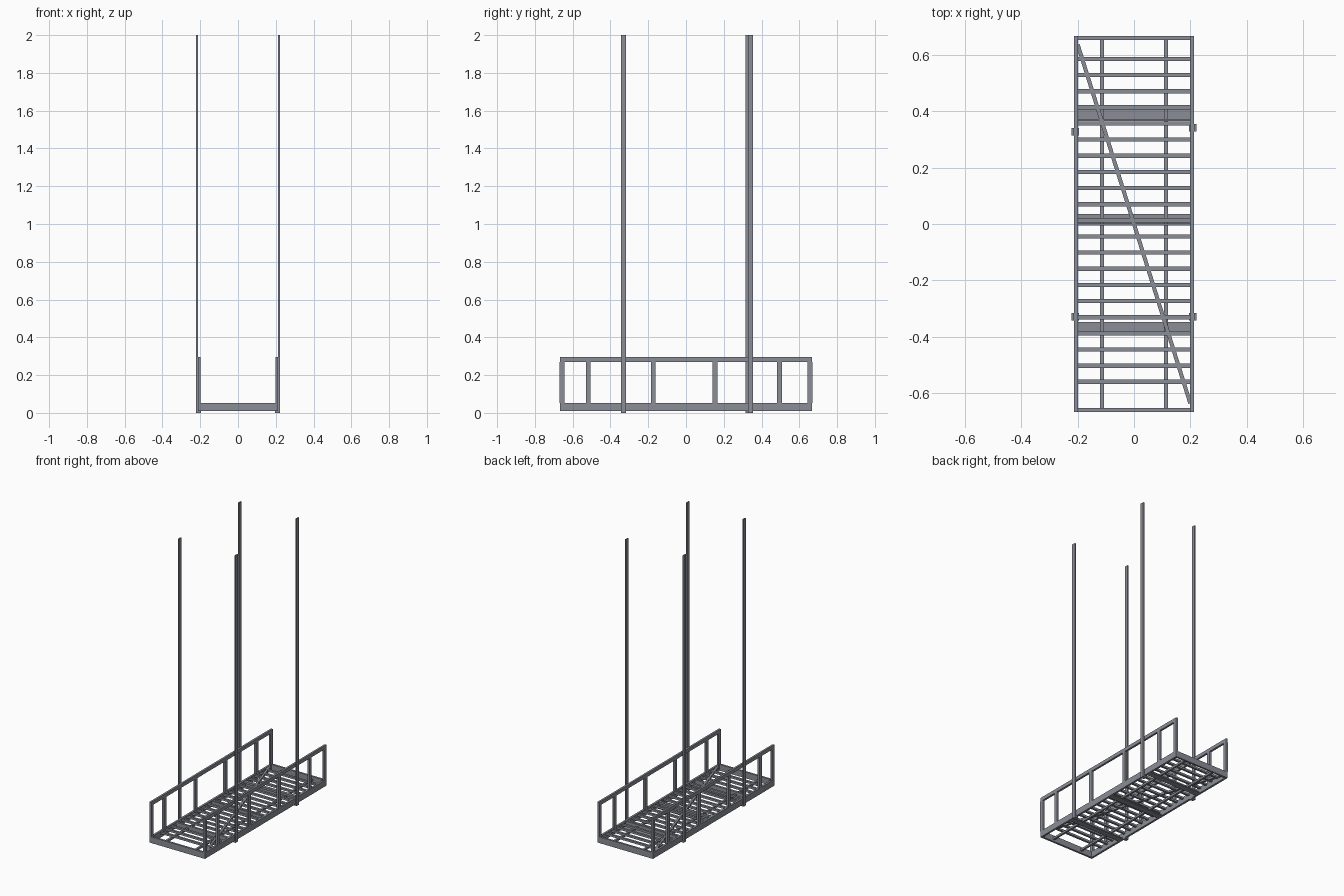
import bpy, bmesh, math
from mathutils import Matrix, Vector

cube = bpy.data.objects.get("Cube")
if cube:
    bpy.data.objects.remove(cube, do_unlink=True)

steel = bpy.data.materials.new("grey steel")
steel.use_nodes = True
colour = (0.26, 0.27, 0.31, 1)
steel.diffuse_color = colour
steel.node_tree.nodes["Principled BSDF"].inputs["Base Color"].default_value = colour


def build(name, boxes):
    """One object made of boxes, each given as x, y and z ranges and an optional turn."""
    bm = bmesh.new()
    for xr, yr, zr, *turn in boxes:
        ranges = (xr, yr, zr)
        centre = Vector([(a + b) / 2 for a, b in ranges])
        size = [abs(b - a) for a, b in ranges]
        spin = Matrix.Rotation(turn[0] if turn else 0, 4, "Z")
        bmesh.ops.create_cube(bm, size=1, matrix=Matrix.Translation(centre) @ spin
                              @ Matrix.Diagonal((*size, 1)))
    mesh = bpy.data.meshes.new(name)
    bm.to_mesh(mesh)
    bm.free()
    mesh.materials.append(steel)
    obj = bpy.data.objects.new(name, mesh)
    bpy.context.collection.objects.link(obj)


def around(c, width):
    return (c - width / 2, c + width / 2)


W, L, T = 0.213, 0.668, 0.014       # half width, half length, bar thickness
LOW, DECK, RAIL = 0.01, 0.053, 0.295
sides = {"right": -1, "left": 1}

# Base frame
build("base_frame",
      [((s * (W - T), s * W), (-L, L), (LOW, DECK)) for s in (-1, 1)]
      + [((T - W, W - T), (s * (L - T), s * L), (LOW, DECK)) for s in (-1, 1)])

# Deck slats and the bars beneath them
build("deck_slats", [((T - W, W - T), around(0.587 - i * 0.0574, 0.015), (0.037, 0.051))
                     for i in range(21)])
build("long_bearers", [(around(s * 0.113, T), (T - L, L - T), (0.023, 0.037))
                       for s in (-1, 1)])

# Angle-section cross members
cross = []
for y in (0.388, 0.015, -0.37):
    cross.append(((T - W, W - T), around(y, 0.042), (LOW, 0.017)))
    cross.append(((T - W, W - T), (y - 0.021, y - 0.014), (LOW, 0.05)))
build("cross_members", cross)

# Diagonal brace
run, rise = 0.4, -1.275
build("diagonal_brace", [(around(0, math.hypot(run, rise)), around(0, 0.014),
                          (0.036, 0.0505), math.atan2(rise, run))])

for side, s in sides.items():
    xr = (s * (W - T), s * W)
    # Guard rail with uprights
    uprights = (-0.656, -0.518, -0.174, 0.154, 0.495, 0.656)
    build(side + "_guard_rail",
          [(xr, (-L, L), (RAIL - 0.025, RAIL))]
          + [(xr, around(y, 0.025), (DECK, RAIL - 0.025)) for y in uprights])
    # Flat hanger bars with a foot hooked under the frame
    for end, y in (("front", -0.33), ("back", 0.335 + s * 0.007)):
        yr = around(y, 0.027)
        build(side + "_" + end + "_hanger",
              [((s * W, s * 0.222), yr, (0, 2)),
               ((s * 0.195, s * W), yr, (0, LOW))])
